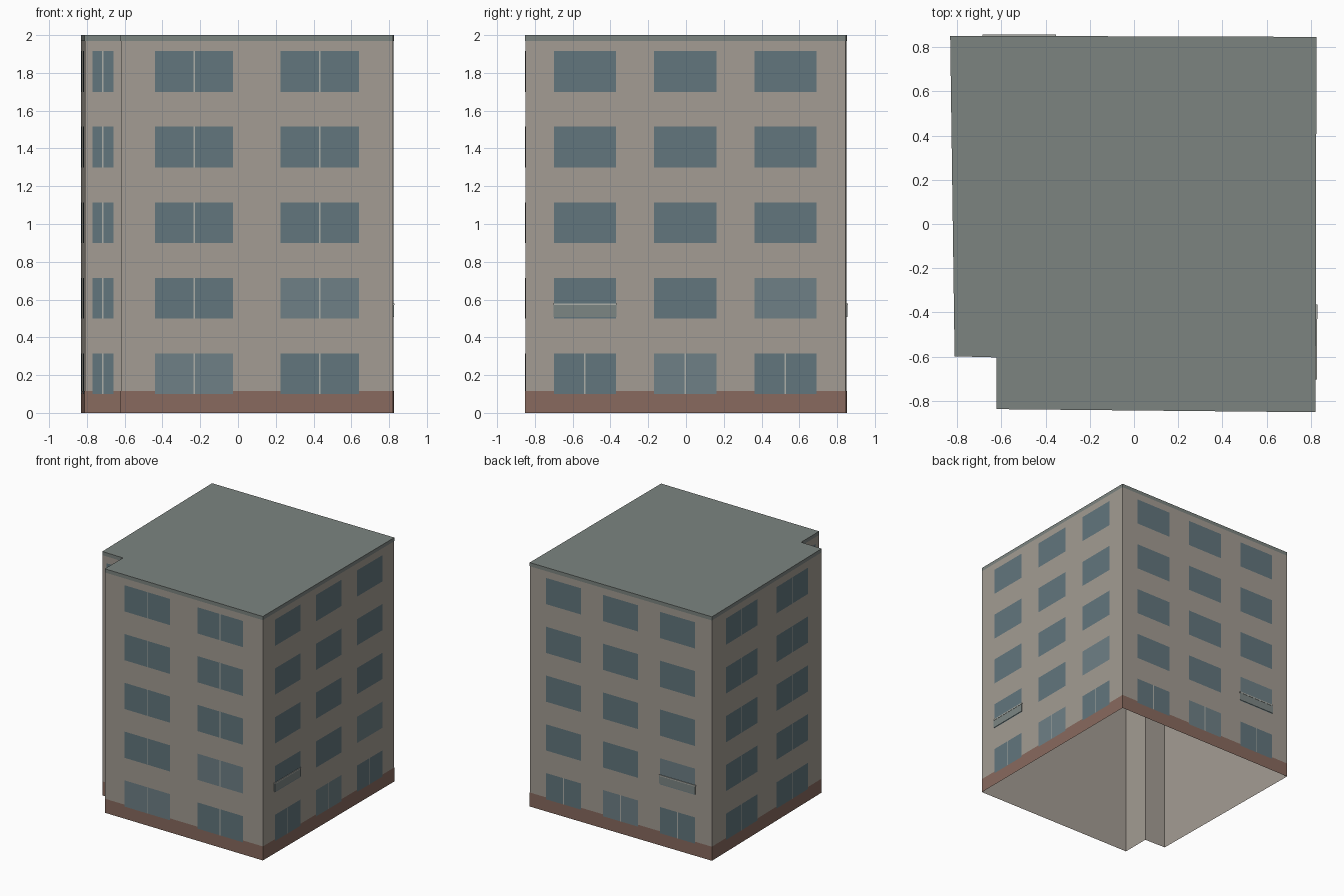
import bpy, bmesh
from mathutils import Vector

if "Cube" in bpy.data.objects:
    bpy.data.objects.remove(bpy.data.objects["Cube"])

# Counter-clockwise footprint, starting at the front wall
PLAN = [Vector(p) for p in ((-.62, -.836), (.82, -.85), (.824, .845),
                            (-.83, .85), (-.81, -.597), (-.62, -.602))]
N = len(PLAN)


def lin(c):
    return c / 12.92 if c < .04045 else ((c + .055) / 1.055) ** 2.4


def material(name, r, g, b):
    m = bpy.data.materials.new(name)
    m.diffuse_color = (lin(r / 255), lin(g / 255), lin(b / 255), 1)
    m.use_nodes = True
    m.node_tree.nodes["Principled BSDF"].inputs["Base Color"].default_value = m.diffuse_color
    return m


WALL = material("plaster", 163, 156, 147)
BRICK = material("brick", 136, 106, 94)
ROOF = material("roofing", 124, 132, 128)
GLASS = material("glass", 98, 118, 125)
PALE = material("pale_glass", 110, 128, 134)
FRAME = material("frame", 172, 174, 168)
PANEL = material("panel", 124, 134, 132)


def finish(name, bm, mat):
    me = bpy.data.meshes.new(name)
    bm.to_mesh(me)
    bm.free()
    me.materials.append(mat)
    ob = bpy.data.objects.new(name, me)
    bpy.context.collection.objects.link(ob)
    return ob


def normal(i):
    d = (PLAN[(i + 1) % N] - PLAN[i]).normalized()
    return Vector((d.y, -d.x))


def outline(off):
    # mitred offset of the footprint
    pts = []
    for i in range(N):
        a, b = normal(i - 1 if i else N - 1), normal(i)
        pts.append(PLAN[i] + (a + b) * (off / (1 + a.dot(b))))
    return pts


def band(name, off, z0, z1, mat, cap=False):
    # open ring following the footprint, optionally closed on top
    bm = bmesh.new()
    pts = outline(off)
    lo = [bm.verts.new((p.x, p.y, z0)) for p in pts]
    hi = [bm.verts.new((p.x, p.y, z1)) for p in pts]
    for i in range(N):
        j = (i + 1) % N
        bm.faces.new((lo[i], lo[j], hi[j], hi[i]))
    if cap:
        bm.faces.new(hi)
    return finish(name, bm, mat)


def point(wall, t, z, off):
    p = PLAN[wall].lerp(PLAN[(wall + 1) % N], t) + normal(wall) * off
    return Vector((p.x, p.y, z))


def quad(bm, wall, a, b, z0, z1, off):
    bm.faces.new([bm.verts.new(point(wall, t, z, off))
                  for t, z in ((a, z0), (b, z0), (b, z1), (a, z1))])


def box(name, wall, a, b, z0, z1, depth, mat):
    bm = bmesh.new()
    rings = [[bm.verts.new(point(wall, t, z, o))
              for t, z in ((a, z0), (b, z0), (b, z1), (a, z1))] for o in (0, depth)]
    bm.faces.new(rings[0][::-1])
    bm.faces.new(rings[1])
    for k in range(4):
        m = (k + 1) % 4
        bm.faces.new((rings[0][k], rings[0][m], rings[1][m], rings[1][k]))
    return finish(name, bm, mat)


# Shell, brick plinth and roof with its fascia
band("walls", 0, 0, 1.99, WALL)
band("plinth", .0015, 0, .115, BRICK)
band("roof", .0015, 1.97, 2, ROOF, cap=True)

# Window columns per wall as fractions of wall length
TWO = [(.125, .413), (.587, .875)]
THREE = [(.089, .283), (.402, .596), (.715, .909)]
ONE = [(.21, .79)]
COLUMNS = [TWO, THREE, THREE, TWO, ONE, ONE]
NAMES = ["front", "right", "back", "left", "notch_front", "notch_side"]
PALE_SET = {(0, 0, 0), (0, 1, 1), (1, 0, 1), (1, 1, 2), (2, 0, 1), (2, 1, 2)}

for w in range(N):
    glass, pale, bars = bmesh.new(), bmesh.new(), bmesh.new()
    length = (PLAN[(w + 1) % N] - PLAN[w]).length
    for row in range(5):
        z0 = .1 + .4 * row
        for col, (a, b) in enumerate(COLUMNS[w]):
            target = pale if (w, row, col) in PALE_SET else glass
            quad(target, w, a, b, z0, z0 + .215, .003)
            # centre bar on double windows and all ground-floor windows
            if len(COLUMNS[w]) < 3 or row == 0:
                m, h = (a + b) / 2, .004 / length
                quad(bars, w, m - h, m + h, z0, z0 + .215, .004)
    finish(NAMES[w] + "_windows", glass, GLASS)
    if pale.faces:
        finish(NAMES[w] + "_pale_windows", pale, PALE)
    else:
        pale.free()
    finish(NAMES[w] + "_window_bars", bars, FRAME)

# Shallow balcony rails on the first floor
for w, (a, b) in ((1, THREE[0]), (2, THREE[2])):
    box(NAMES[w] + "_balcony_panel", w, a - .002, b + .002, .507, .57, .006, PANEL)
    box(NAMES[w] + "_balcony_rail", w, a - .003, b + .003, .57, .58, .008, FRAME)
